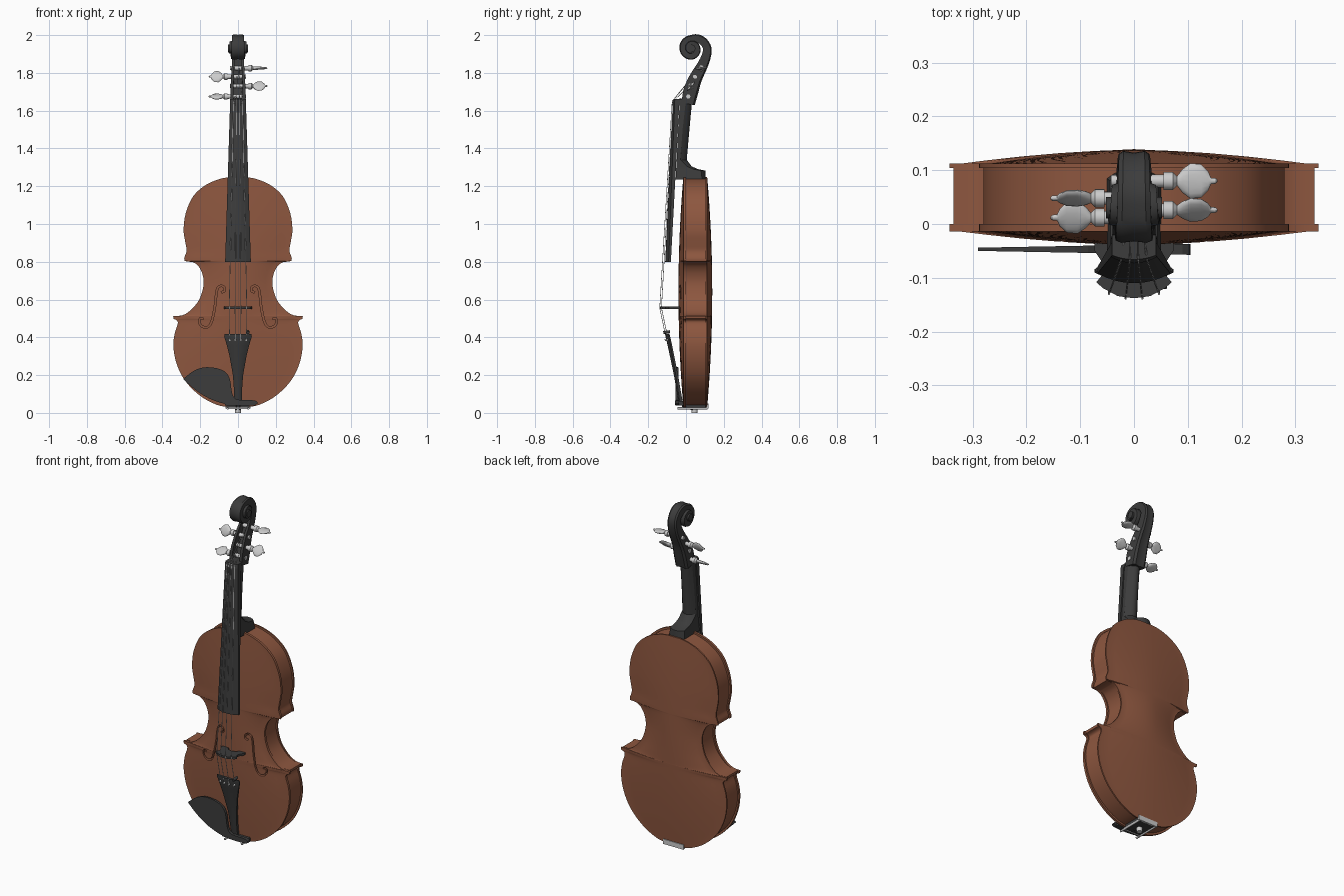
import bpy, bmesh, math
from mathutils import Vector

if "Cube" in bpy.data.objects:
    bpy.data.objects.remove(bpy.data.objects["Cube"])


def material(name, c):
    m = bpy.data.materials.new(name)
    m.diffuse_color = (*c, 1)
    m.use_nodes = True
    m.node_tree.nodes["Principled BSDF"].inputs["Base Color"].default_value = m.diffuse_color
    return m


WOOD = material("varnished_wood", (0.27, 0.095, 0.05))
DARK = material("ebony", (0.045, 0.045, 0.045))
PALE = material("pale_metal", (0.55, 0.55, 0.55))


def loft(name, rings, mat, smooth=None):
    """Skin a list of equal-sized closed rings, capping both ends."""
    bm = bmesh.new()
    vs = [[bm.verts.new(p) for p in r] for r in rings]
    n = len(vs[0])
    for a, b in zip(vs, vs[1:]):
        for i in range(n):
            j = (i + 1) % n
            bm.faces.new((a[i], a[j], b[j], b[i]))
    bm.faces.new(vs[0][::-1])
    bm.faces.new(vs[-1])
    bmesh.ops.recalc_face_normals(bm, faces=bm.faces)
    me = bpy.data.meshes.new(name)
    bm.to_mesh(me)
    bm.free()
    ob = bpy.data.objects.new(name, me)
    bpy.context.scene.collection.objects.link(ob)
    me.materials.append(mat)
    if smooth:
        activate(ob)
        bpy.ops.object.shade_smooth_by_angle(angle=math.radians(smooth))
    return ob


def activate(ob):
    bpy.ops.object.select_all(action='DESELECT')
    ob.select_set(True)
    bpy.context.view_layer.objects.active = ob


def spline(pts, k=4):
    """Catmull-Rom through points of any dimension."""
    p = [Vector(q) for q in pts]
    p = [p[0]] + p + [p[-1]]
    out = []
    for i in range(1, len(p) - 2):
        a, b, c, d = p[i - 1:i + 3]
        for s in range(k):
            t = s / k
            out.append(0.5 * (2 * b + (c - a) * t + (2 * a - 5 * b + 4 * c - d) * t * t
                              + (3 * b - a - 3 * c + d) * t ** 3))
    return out + [p[-2]]


def arched(name, stations, mat, n=8, smooth=30):
    """Stations (z, half width, y at crown, y at shoulder, y of flat side)."""
    rings = []
    for z, w, yc, ys, yb in stations:
        arc = [2 * i / n - 1 for i in range(n + 1)]
        rings.append([(w * t, yc + (ys - yc) * t * t, z) for t in arc] + [(w, yb, z), (-w, yb, z)])
    return loft(name, rings, mat, smooth)


def rod(name, a, b, r, mat, n=16):
    a, b = Vector(a), Vector(b)
    q = (b - a).to_track_quat('Z', 'Y')
    circ = [q @ Vector((r * math.cos(i * math.tau / n), r * math.sin(i * math.tau / n), 0)) for i in range(n)]
    return loft(name, [[a + c for c in circ], [b + c for c in circ]], mat, 40)


def box(name, x, y, z, mat):
    return loft(name, [[(a, y[0], z[0]), (a, y[1], z[0]), (a, y[1], z[1]), (a, y[0], z[1])] for a in x], mat)


# Body outline, right half, bottom to top: lower bout, waist, upper bout
outline = (spline([(.04, .03), (.11, .042), (.2, .09), (.28, .17), (.325, .26), (.342, .35),
                   (.335, .42), (.319, .472), (.324, .49), (.341, .497)])
           + spline([(.343, .512), (.30, .515), (.255, .54), (.205, .60), (.182, .68),
                     (.19, .74), (.215, .783), (.245, .801)])
           + spline([(.283, .804), (.284, .822), (.272, .86), (.28, .91), (.288, .97), (.276, 1.06),
                     (.235, 1.15), (.165, 1.21), (.09, 1.24), (.04, 1.248)]))


def plate(name, flat, edge, rise):
    cols = [-1, -.94, -.8, -.6, -.4, -.2, 0, .2, .4, .6, .8, .94, 1]
    rings = []
    for x, z in outline:
        g = max(0, 1 - ((z - .64) / .61) ** 2)
        rings.append([(x * t, edge + rise * g * (1 - min(1, abs(t) / .94) ** 1.7), z) for t in cols]
                     + [(x * t, flat, z) for t in cols[::-1]])
    return loft(name, rings, WOOD, 20)


front = plate("front_plate", 0, -.014, -.026)
plate("back_plate", .104, .112, .027)
loft("ribs", [[(-(x - .008), 0, zz), (x - .008, 0, zz), (x - .008, .105, zz), (-(x - .008), .105, zz)]
              for x, z in outline for zz in [.64 + (z - .64) * .985]], WOOD, 30)

# Sound holes cut into the front plate
hole = spline([(.088, .638), (.072, .645), (.071, .662), (.088, .673), (.107, .662), (.115, .63),
               (.12, .58), (.13, .52), (.143, .475), (.163, .453), (.19, .458), (.205, .48),
               (.2, .5), (.183, .497)])
for side in (1, -1):
    rings = []
    for i, p in enumerate(hole):
        d = (hole[min(i + 1, len(hole) - 1)] - hole[max(i - 1, 0)]).normalized()
        nrm = Vector((-d.y, d.x)) * .0045
        l, r = p + nrm, p - nrm
        rings.append([(side * l.x, -.1, l.y), (side * r.x, -.1, r.y),
                      (side * r.x, -.006, r.y), (side * l.x, -.006, l.y)])
    cutter = loft("sound_hole_cutter", rings, WOOD)
    cutter.hide_render = True
    mod = front.modifiers.new("sound_hole", 'BOOLEAN')
    mod.operation, mod.solver, mod.object = 'DIFFERENCE', 'EXACT', cutter
    activate(front)
    bpy.ops.object.modifier_apply(modifier=mod.name)
    bpy.data.objects.remove(cutter)

# Neck with heel, fingerboard and nut
arched("neck", [(1.235, .05, .105, .085, -.055), (1.283, .045, .102, .08, -.052),
                (1.29, .044, .065, .04, -.052), (1.305, .044, .03, .005, -.051),
                (1.34, .044, .004, -.03, -.049), (1.5, .04, .018, -.018, -.042),
                (1.66, .038, .033, 0, -.032)], DARK)
arched("fingerboard", [(.80, .068, -.11, -.092, -.08), (1.64, .042, -.07, -.06, -.035)], DARK)
arched("nut", [(1.64, .042, -.073, -.062, -.03), (1.662, .041, -.066, -.058, -.02)], DARK)

# Pegbox and scroll: grooved section swept along an S that ends in a spiral
path = [(.012, 1.635, .07, .04, .03), (.025, 1.70, .08, .04, .05), (.05, 1.77, .07, .036, .045),
        (.085, 1.835, .058, .032, .03), (.106, 1.885, .05, .03, .01)]
radii = [.105, .071, .065, .06, .046, .04, .034, .028]
for i in range(22):
    k, f = divmod(i, 3)
    ro = radii[k] + (radii[min(k + 1, 7)] - radii[k]) * f / 3
    u, a = i / 21, i * math.pi / 6
    th = .045 - .025 * u
    path.append((.03 + (ro - th / 2) * math.cos(a), 1.93 + (ro - th / 2) * math.sin(a),
                 th, .028 + .022 * u, .002))
path = spline(path, 3)
rings = []
for i, (y, z, th, w, g) in enumerate(path):
    d = path[min(i + 1, len(path) - 1)] - path[max(i - 1, 0)]
    d = Vector((d[0], d[1])).normalized()
    h, v = th / 2, w * .6
    sec = [(-w, -h * .75), (-w * .7, -h), (0, -h * .85), (w * .7, -h), (w, -h * .75), (w, h), (v, h), (v, h - g),
           (-v, h - g), (-v, h), (-w, h)]
    rings.append([(x, y - d.y * o, z + d.x * o) for x, o in sec])
loft("pegbox_and_scroll", rings, DARK, 35)
rod("scroll_core", (-.028, .03, 1.93), (.028, .03, 1.93), .045, DARK, 24)
rod("scroll_eye", (-.052, .03, 1.93), (.052, .03, 1.93), .02, DARK)

# Tuning pegs with flattened heads
shape = [(-.043, .011, .011), (.055, .012, .012), (.055, .017, .017), (.072, .017, .017),
         (.08, .009, .009), (.09, .022, .010), (.105, .033, .008), (.125, .031, .007),
         (.138, .018, .006), (.143, .006, .005), (.152, .005, .005), (.155, .002, .002)]
pegs = [(1.675, .012, -1, 25), (1.73, .026, 1, 50), (1.78, .048, -1, 65), (1.825, .08, 1, 5)]
for n, (pz, py, side, ang) in enumerate(pegs):
    c, s = math.cos(math.radians(ang)), math.sin(math.radians(ang))
    rings = []
    for x, a, b in shape:
        e = [(a * math.cos(t * math.tau / 16), b * math.sin(t * math.tau / 16)) for t in range(16)]
        rings.append([(side * x, py + p * c - q * s, pz + p * s + q * c) for p, q in e])
    loft(f"tuning_peg_{n + 1}", rings, PALE, 40)

# Bridge with two feet
half = [(0, -.138), (.03, -.134), (.058, -.119), (.07, -.108), (.055, -.09), (.06, -.07), (.073, -.05),
        (.073, -.03), (.035, -.03), (.028, -.052), (0, -.062)]
outer = half + [(-x, y) for x, y in half[-2:0:-1]]
loft("bridge", [[(x, y, z) for x, y in outer] for z in (.55, .562)], DARK)

# Tailpiece, fine tuners, tail loop and end button
arched("tailpiece", [(.06, .02, -.04, -.033, -.018), (.13, .022, -.052, -.044, -.03),
                     (.2, .027, -.064, -.054, -.042), (.3, .045, -.085, -.072, -.062),
                     (.36, .06, -.098, -.082, -.074), (.405, .073, -.108, -.09, -.084),
                     (.418, .07, -.108, -.092, -.088)], DARK)
rod("end_button", (0, .045, 0), (0, .045, .04), .016, PALE)
for s in (-1, 1):
    rod("tail_loop", (s * .01, -.025, .07), (s * .01, -.015, .026), .004, DARK, 8)
    rod("tail_loop_end", (s * .01, -.015, .026), (s * .01, .045, .018), .004, DARK, 8)
rod("fine_tuner", (.053, -.12, .425), (.053, -.085, .43), .008, DARK, 12)

# Strings from tailpiece over bridge and nut to the pegs
for n, (k, peg) in enumerate(zip((-1.5, -.5, .5, 1.5), (0, 2, 3, 1))):
    drop = .009 * (abs(k) - .5)
    cu = bpy.data.curves.new(f"string_{n + 1}", 'CURVE')
    cu.dimensions, cu.bevel_depth, cu.bevel_resolution = '3D', .0018, 1
    pts = [(k * .03, -.104 + drop, .39), (k * .031, -.139 + drop, .556),
           (k * .016, -.073 + drop * .6, 1.65), (k * .01, pegs[peg][1] - .011, pegs[peg][0])]
    sp = cu.splines.new('POLY')
    sp.points.add(3)
    for p, co in zip(sp.points, pts):
        p.co = (*co, 1)
    ob = bpy.data.objects.new(cu.name, cu)
    bpy.context.scene.collection.objects.link(ob)
    cu.materials.append(PALE)
    rod("string_anchor", (k * .03, -.112 + drop, .385), (k * .03, -.09, .39), .006, PALE, 10)

# Chin rest cup, its bar and the clamp around the bottom edge
cup = spline([(-.29, .18), (-.23, .225), (-.165, .242), (-.085, .228), (-.045, .185), (-.03, .1), (.0, .07),
              (.09, .066), (.092, .042), (-.04, .042), (-.15, .075), (-.23, .125), (-.29, .18)], 3)[:-1]
loft("chin_rest", [[(x, -.047 + s * (.003 + .007 * (x + .29) / .38), z) for x, z in cup] for s in (-1, 1)], DARK)
box("chin_rest_bar", (-.07, .09), (-.05, -.01), (.04, .062), DARK)
box("end_saddle", (-.06, .06), (-.015, .105), (.024, .045), DARK)
box("clamp_foot", (-.065, .065), (.108, .118), (.022, .05), PALE)
for x in (-.055, .055):
    rod("clamp_post", (x, -.045, .024), (x, .114, .024), .006, PALE, 12)
box("clamp_cross_bar", (-.055, .055), (-.02, -.012), (.02, .028), PALE)
